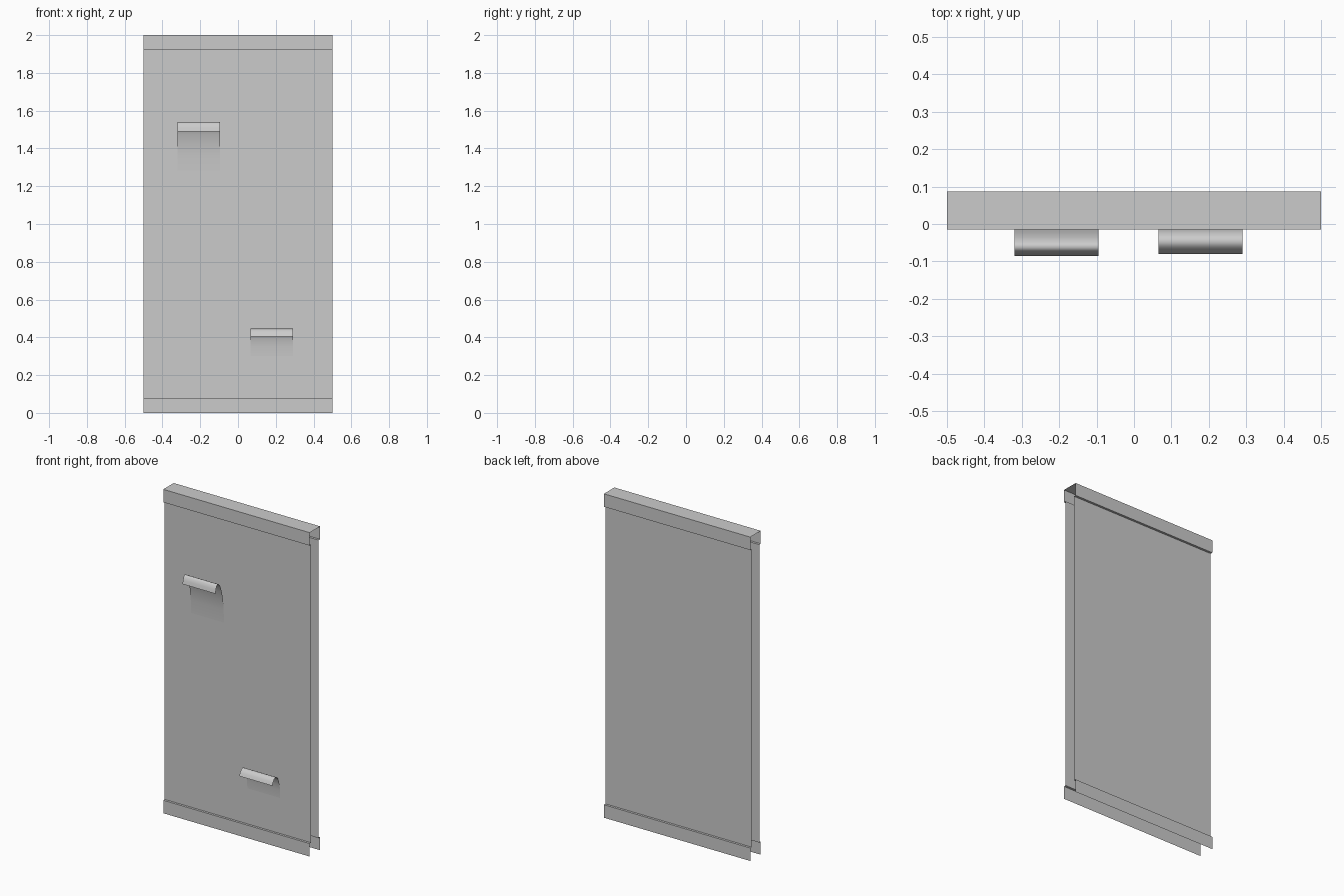
import bpy, bmesh

if "Cube" in bpy.data.objects:
    bpy.data.objects.remove(bpy.data.objects["Cube"])


def extrude_profile(name, profile, x0, x1, smooth=False):
    """Open sheet swept along x from a (y, z) profile."""
    bm = bmesh.new()
    rows = [[bm.verts.new((x, y, z)) for y, z in profile] for x in (x0, x1)]
    for i in range(len(profile) - 1):
        bm.faces.new((rows[0][i], rows[1][i], rows[1][i + 1], rows[0][i + 1]))
    mesh = bpy.data.meshes.new(name)
    bm.to_mesh(mesh)
    bm.free()
    obj = bpy.data.objects.new(name, mesh)
    bpy.context.collection.objects.link(obj)
    if smooth:
        for p in mesh.polygons:
            p.use_smooth = True
    return obj


# Panel skin: front and back sheets with top cap and open bottom skirt
Y_MID, HALF, STEP, BAND = 0.036, 0.051, 0.014, 0.08
side = [(HALF, 0), (HALF, BAND), (HALF - STEP, BAND),
        (HALF - STEP, 2 - BAND), (HALF, 2 - BAND), (HALF, 2)]
front = [(Y_MID - o, z) for o, z in side]
back = [(Y_MID + o, z) for o, z in reversed(side)]
extrude_profile("panel_skin", front + back, -0.5, 0.5)

# Upper hook: plate on the panel, flaring out and folding over to a lip
extrude_profile("upper_hook", [
    (-0.002, 1.28), (-0.004, 1.36), (-0.010, 1.42), (-0.022, 1.475),
    (-0.036, 1.515), (-0.050, 1.535), (-0.062, 1.541), (-0.073, 1.531),
    (-0.080, 1.512), (-0.085, 1.49)], -0.32, -0.095, True)

# Lower hook: shorter version with a sloping lip
extrude_profile("lower_hook", [
    (-0.002, 0.30), (-0.004, 0.35), (-0.009, 0.385), (-0.018, 0.415),
    (-0.031, 0.438), (-0.046, 0.446), (-0.061, 0.439), (-0.072, 0.424),
    (-0.080, 0.405)], 0.065, 0.29, True)
